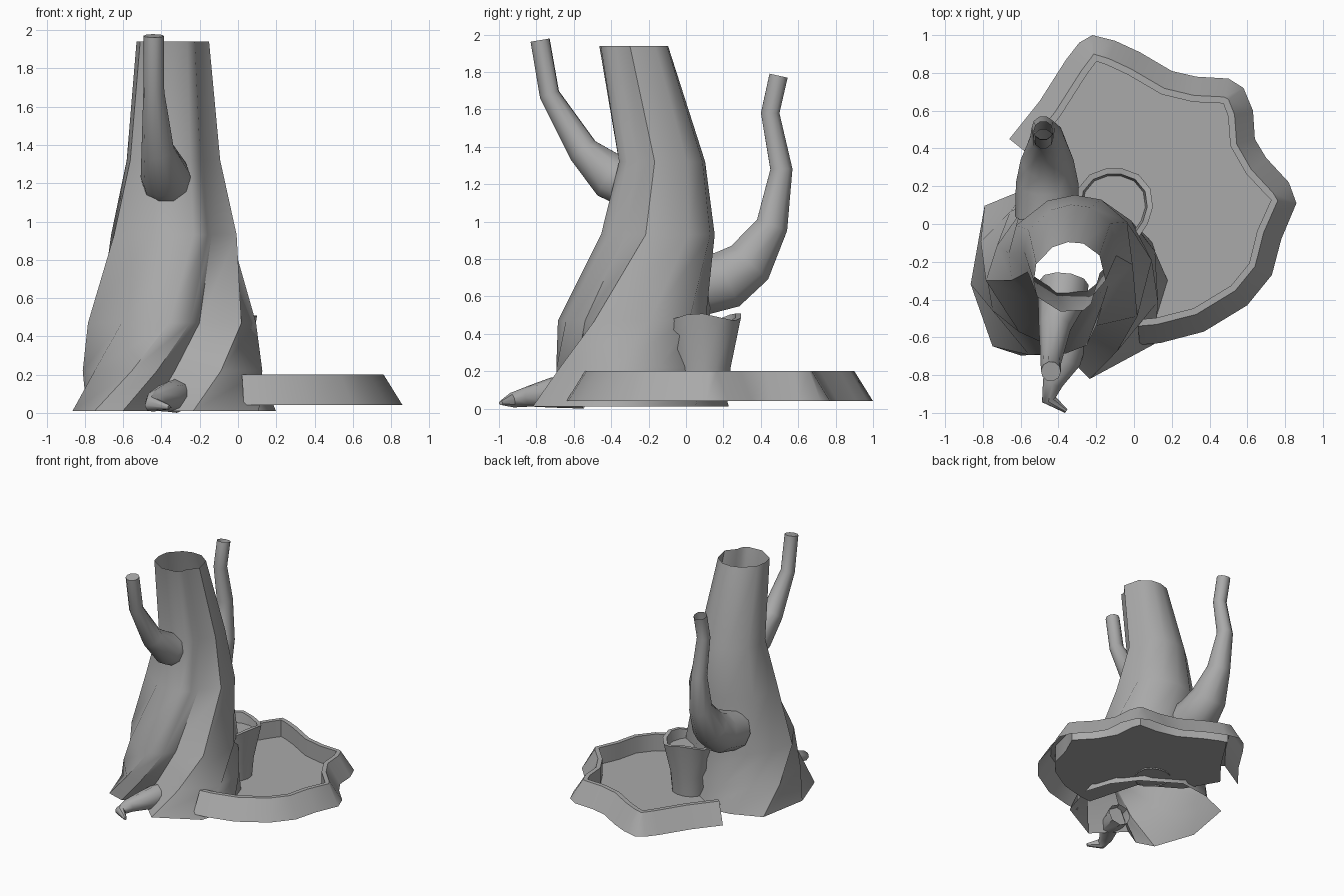
import bpy, bmesh
from math import sin, cos, radians, tau
from mathutils import Vector

cube = bpy.data.objects.get("Cube")
if cube:
    bpy.data.objects.remove(cube)

GREY = (0.4, 0.4, 0.4, 1)
mat = bpy.data.materials.new("plain grey")
mat.use_nodes = True
mat.diffuse_color = GREY
mat.node_tree.nodes["Principled BSDF"].inputs["Base Color"].default_value = GREY


def loft(name, rings, closed=True, cap_end=False, extra=None, angle=45):
    """Skin a list of rings; optionally cap the last one, with extra corner points."""
    bm = bmesh.new()
    rows = [[bm.verts.new(p) for p in ring] for ring in rings]
    n = len(rows[0])
    for a, b in zip(rows, rows[1:]):
        for i in range(n if closed else n - 1):
            j = (i + 1) % n
            bm.faces.new((a[i], a[j], b[j], b[i]))
    if cap_end:
        bm.faces.new(rows[-1] + [bm.verts.new(p) for p in extra or []])
    mesh = bpy.data.meshes.new(name)
    bm.to_mesh(mesh)
    bm.free()
    mesh.materials.append(mat)
    ob = bpy.data.objects.new(name, mesh)
    bpy.context.collection.objects.link(ob)
    bpy.ops.object.select_all(action='DESELECT')
    ob.select_set(True)
    bpy.context.view_layer.objects.active = ob
    bpy.ops.object.shade_smooth_by_angle(angle=radians(angle))
    return ob


def limb(name, path, sides=10, cap=False):
    """Tapered tube through (x, y, z, radius) points, without twisting."""
    pts = [Vector(p[:3]) for p in path]
    side = Vector((1, 0, 0))
    rings = []
    for i, p in enumerate(pts):
        ahead = (pts[min(i + 1, len(pts) - 1)] - p).normalized()
        behind = (p - pts[max(i - 1, 0)]).normalized()
        tangent = (ahead + behind).normalized()
        side = (side - tangent * side.dot(tangent)).normalized()
        other = tangent.cross(side)
        rings.append([p + path[i][3] * (side * cos(tau * k / sides) + other * sin(tau * k / sides))
                      for k in range(sides)])
    return loft(name, rings, cap_end=cap)


# Hollow twisted trunk: flared root lobes (angle, radius) fading upward
lobes = [(182, 1), (220, 1.02), (236, .9), (249, .62), (281, 1), (323, 1.05), (355, 1.01),
         (380, .93), (407, .9), (446, 1), (474, 1.02), (499, 1.14)]
# height, centre x, centre y, radius x, radius y, twist, lobe strength
levels = [(.01, -.335, -.3, .53, .53, 0, 1), (.22, -.33, -.275, .455, .47, 21, .9),
          (.47, -.33, -.26, .415, .42, 46, .7), (.93, -.33, -.15, .33, .315, 67, .5),
          (1.32, -.335, -.13, .245, .24, 70, .45), (1.94, -.34, -.28, .19, .19, 73, .45)]
rings = []
for z, cx, cy, rx, ry, twist, strength in levels:
    ring = []
    for a, r in lobes:
        t = radians(a + twist)
        f = 1 + (r - 1) * strength
        ring.append((cx + rx * f * cos(t), cy + ry * f * sin(t), z))
    rings.append(ring)
loft("trunk", rings)

# Branches and the curled root at the front
limb("front_branch", [(-.37, -.31, 1.2, .13), (-.38, -.4, 1.24, .13), (-.42, -.55, 1.38, .085),
                      (-.44, -.73, 1.68, .055), (-.44, -.78, 1.97, .053)], cap=True)
limb("back_branch", [(-.46, .04, .65, .17), (-.46, .22, .69, .165), (-.46, .34, .78, .14),
                     (-.46, .46, .98, .09), (-.48, .51, 1.28, .062), (-.48, .45, 1.58, .052),
                     (-.48, .495, 1.78, .052)])
limb("front_root", [(-.32, -.55, .09, .09), (-.36, -.72, .085, .08), (-.43, -.84, .065, .055),
                    (-.45, -.93, .045, .04), (-.36, -.99, .03, .012)], sides=8, cap=True)

# Pond basin wrapped around one side of the trunk
shore = [Vector(p) for p in (
    (.03, -.64), (.14, -.63), (.37, -.57), (.6, -.43), (.73, -.27), (.78, -.08), (.86, .11),
    (.82, .22), (.7, .35), (.64, .45), (.63, .6), (.58, .72), (.5, .77), (.33, .78), (.2, .81),
    (.03, .91), (-.1, .97), (-.22, 1), (-.29, .96), (-.36, .87), (-.5, .65), (-.66, .45))]


def inset_shore(distance, z):
    row = []
    for i, p in enumerate(shore):
        d = (shore[min(i + 1, len(shore) - 1)] - shore[max(i - 1, 0)]).normalized()
        row.append((p.x - d.y * distance, p.y + d.x * distance, z))
    return row


loft("pond_basin", [inset_shore(*s) for s in ((0, .04), (.1, .2), (.135, .2), (.135, .06))],
     closed=False, cap_end=True, extra=[(-.4, .1, .06), (-.1, -.08, .06)])

# Stump bucket at the back of the trunk, with a wavy rim
rings = []
for r, z, wave in ((.135, .05, 0), (.15, .22, 0), (.205, .49, .02), (.175, .49, .02), (.165, .42, 0)):
    ring = []
    for k in range(14):
        t = tau * k / 14
        s = r * (1 + .04 * sin(3 * t))
        ring.append((-.105 + s * cos(t), .09 + 1.05 * s * sin(t), z + wave * sin(3 * t + 2)))
    rings.append(ring)
loft("stump_bucket", rings, cap_end=True)
